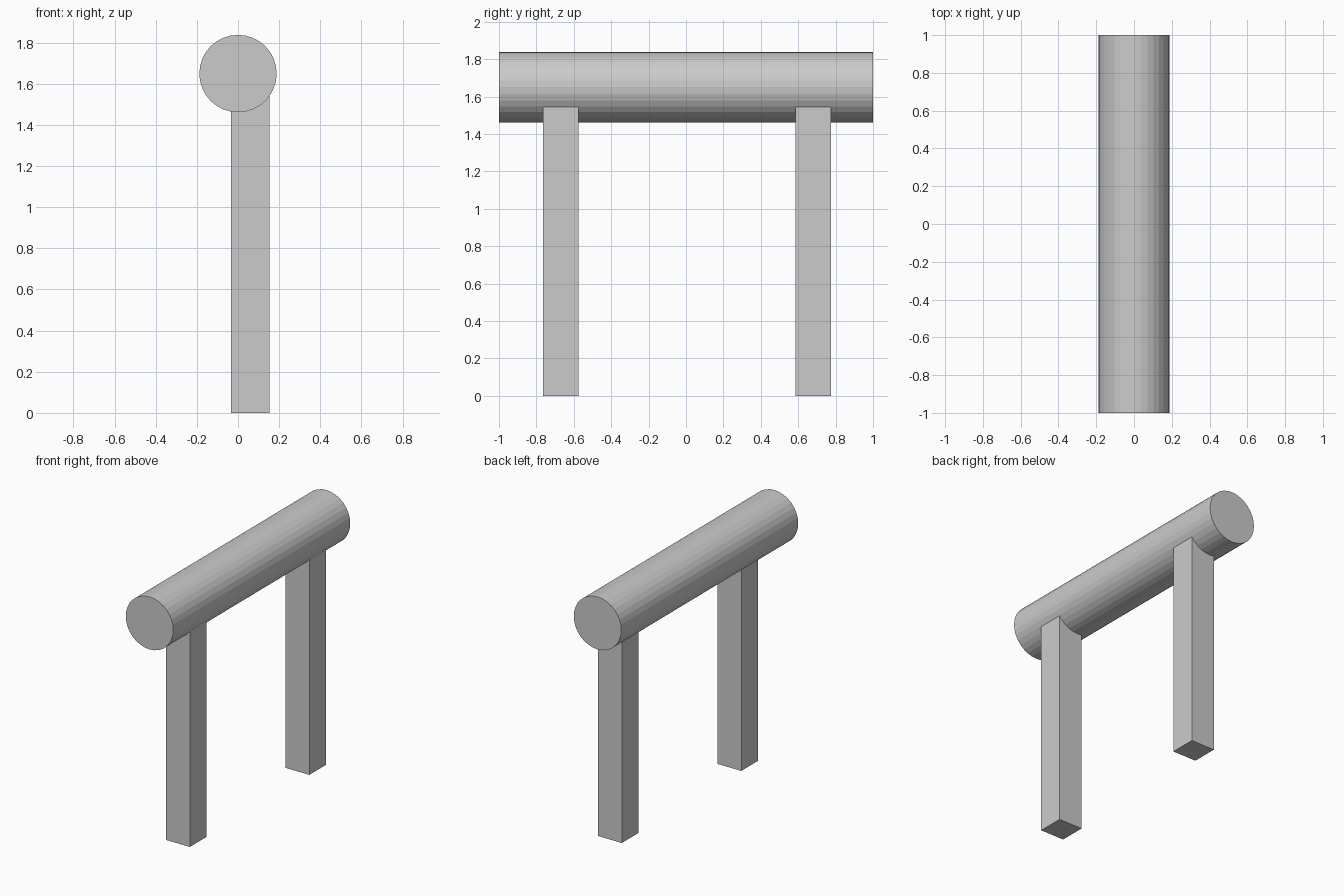
import bpy, math

if "Cube" in bpy.data.objects:
    bpy.data.objects.remove(bpy.data.objects["Cube"])

# Round top beam running front to back
bpy.ops.mesh.primitive_cylinder_add(vertices=32, radius=0.188, depth=2.0,
                                    location=(0, 0, 1.65),
                                    rotation=(math.pi / 2, 0, 0))
bpy.context.object.name = "round_beam"


def post(name, y, width=0.188, height=1.545):
    """Square post standing on the ground, its top sunk into the beam."""
    bpy.ops.mesh.primitive_cube_add(size=1, location=(0.06, y, height / 2))
    obj = bpy.context.object
    obj.name = name
    obj.scale = (width, width, height)
    bpy.ops.object.transform_apply(location=False, rotation=False, scale=True)


# Two supporting posts, slightly off the beam's centre line
post("front_post", -0.67)
post("back_post", 0.68)
